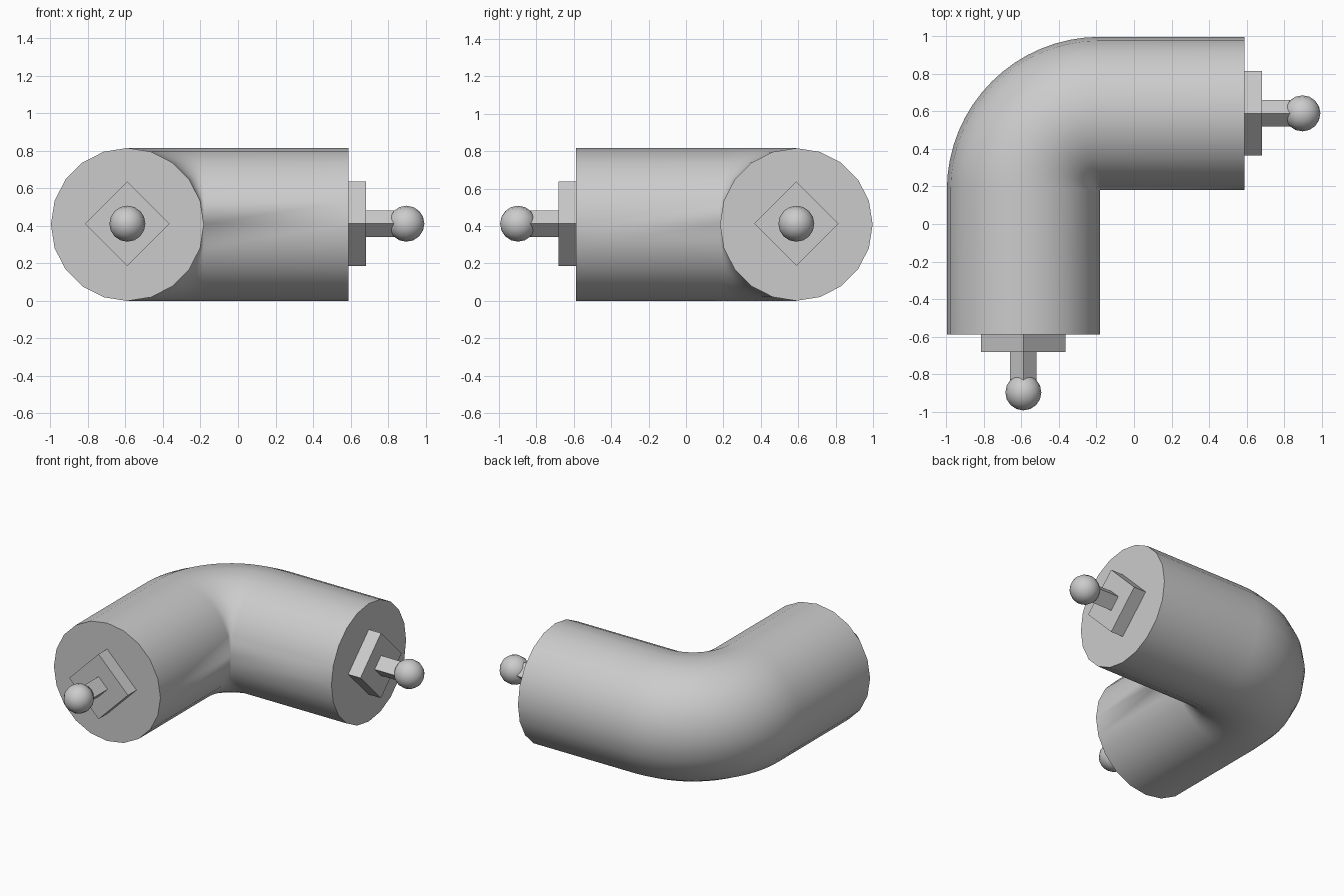
import bpy, bmesh
from math import sin, cos, pi
from mathutils import Matrix, Vector

if "Cube" in bpy.data.objects:
    bpy.data.objects.remove(bpy.data.objects["Cube"])

R, SIDES, BEND = 0.408, 20, 16
OFF, END, INNER = 0.59, 0.588, 0.182


def finish(bm, name, smooth=True):
    bmesh.ops.recalc_face_normals(bm, faces=bm.faces)
    mesh = bpy.data.meshes.new(name)
    bm.to_mesh(mesh)
    bm.free()
    ob = bpy.data.objects.new(name, mesh)
    bpy.context.collection.objects.link(ob)
    if smooth:
        bpy.ops.object.select_all(action='DESELECT')
        ob.select_set(True)
        bpy.context.view_layer.objects.active = ob
        bpy.ops.object.shade_smooth_by_angle(angle=0.6)
    return ob


# Elbow pipe: circle swept down one leg, round the bend and along the other
stations = [(Vector((-OFF, -END, R)), Vector((1, 0, 0)))]
for i in range(BEND + 1):
    a = i / BEND * pi / 2
    inward = Vector((cos(a), -sin(a), 0))
    stations.append((Vector((-INNER, INNER, R)) - inward * R, inward))
stations.append((Vector((END, OFF, R)), Vector((0, -1, 0))))

bm = bmesh.new()
rings = []
for centre, side in stations:
    rings.append([bm.verts.new(centre + side * R * cos(2 * pi * k / SIDES)
                               + Vector((0, 0, R * sin(2 * pi * k / SIDES))))
                  for k in range(SIDES)])
for r0, r1 in zip(rings, rings[1:]):
    for k in range(SIDES):
        n = (k + 1) % SIDES
        bm.faces.new((r0[k], r0[n], r1[n], r1[k]))
bm.faces.new(rings[0])
bm.faces.new(rings[-1])
bmesh.ops.remove_doubles(bm, verts=bm.verts, dist=0.001)
finish(bm, "elbow_pipe")


# Connector parts, built along local +z from the pipe end
def prism(name, frame, half_diagonal, z0, z1):
    bm = bmesh.new()
    bmesh.ops.create_cone(bm, cap_ends=True, segments=4, radius1=half_diagonal,
                          radius2=half_diagonal, depth=z1 - z0,
                          matrix=frame @ Matrix.Translation((0, 0, (z0 + z1) / 2)))
    finish(bm, name, False)


def ball(name, frame, z, radius):
    bm = bmesh.new()
    bmesh.ops.create_uvsphere(bm, u_segments=16, v_segments=8, radius=radius,
                              matrix=frame @ Matrix.Translation((0, 0, z)))
    finish(bm, name)


ends = {
    "front": Matrix.Translation((-OFF, -END, R + 0.004)) @ Matrix.Rotation(pi / 2, 4, 'X'),
    "right": Matrix.Translation((END, OFF, R + 0.004)) @ Matrix.Rotation(pi / 2, 4, 'Y'),
}
for label, frame in ends.items():
    prism(label + "_plate", frame, 0.225, -0.02, 0.094)
    prism(label + "_stem", frame, 0.07, 0.08, 0.29)
    ball(label + "_ball", frame, 0.31, 0.096)
